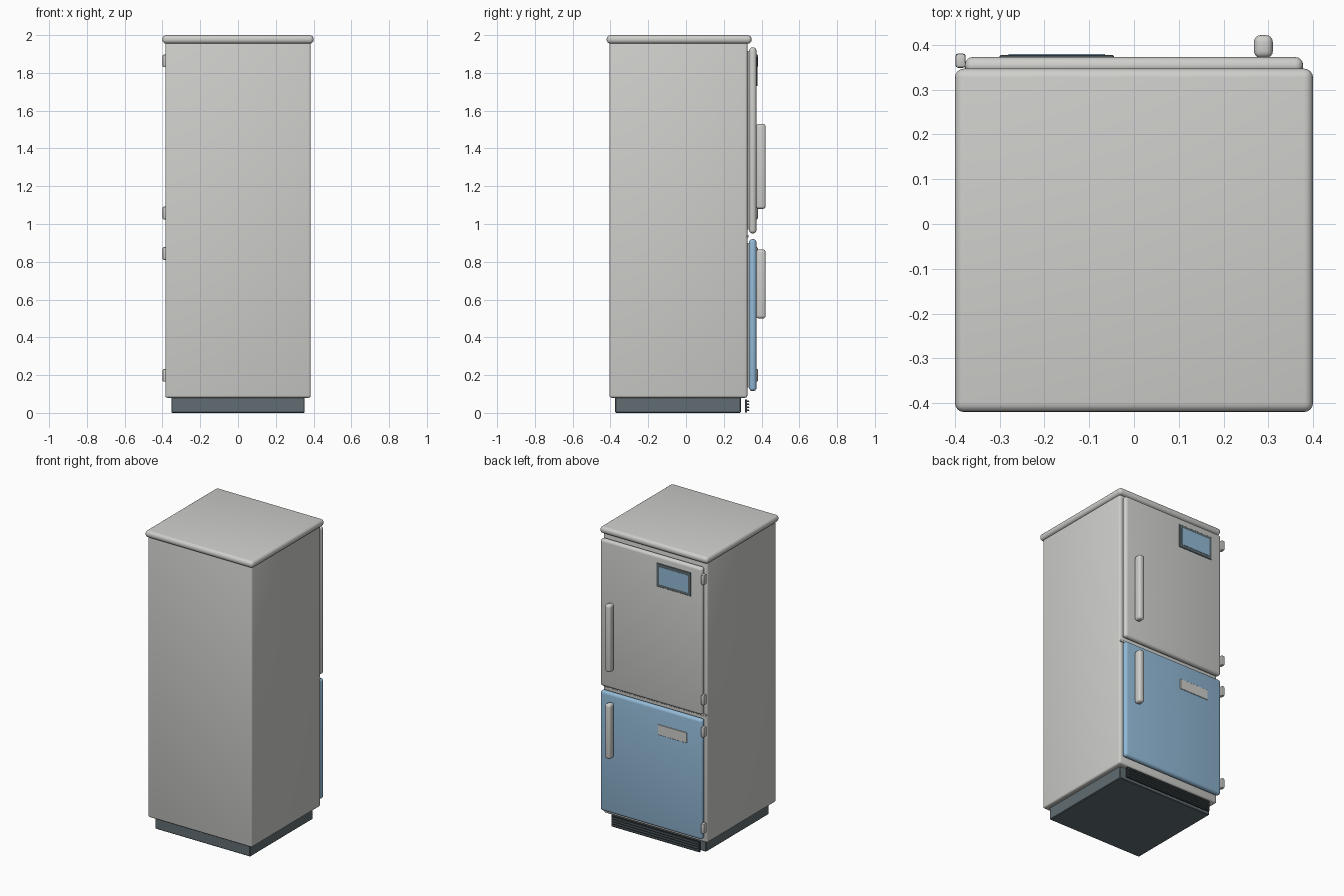
import bpy
import bmesh
from mathutils import Vector

cube = bpy.data.objects.get("Cube")
if cube:
    bpy.data.objects.remove(cube, do_unlink=True)


def material(name, color):
    mat = bpy.data.materials.new(name)
    mat.use_nodes = True
    rgba = (*color, 1)
    mat.diffuse_color = rgba
    bsdf = next(n for n in mat.node_tree.nodes if n.type == "BSDF_PRINCIPLED")
    bsdf.inputs["Base Color"].default_value = rgba
    bsdf.inputs["Roughness"].default_value = 0.5
    return mat


ENAMEL = material("light grey enamel", (0.62, 0.62, 0.60))
BLUE = material("soft blue", (0.29, 0.49, 0.68))
DARK = material("dark slate", (0.12, 0.155, 0.17))
SHADOW = material("near black", (0.05, 0.06, 0.07))


def box(name, x, y, z, mat, bevel=0.0, segments=3):
    """Rounded box from its (min, max) range on each axis."""
    low, high = (Vector(p) for p in zip(x, y, z))
    size = high - low
    bm = bmesh.new()
    bmesh.ops.create_cube(bm, size=1)
    bmesh.ops.scale(bm, vec=size, verts=bm.verts)
    mesh = bpy.data.meshes.new(name)
    bm.to_mesh(mesh)
    bm.free()
    mesh.materials.append(mat)
    obj = bpy.data.objects.new(name, mesh)
    obj.location = (low + high) / 2
    bpy.context.collection.objects.link(obj)
    if bevel:
        mod = obj.modifiers.new("rounded edges", "BEVEL")
        mod.width = bevel
        mod.segments = segments
        bpy.ops.object.select_all(action="DESELECT")
        obj.select_set(True)
        bpy.context.view_layer.objects.active = obj
        bpy.ops.object.modifier_apply(modifier=mod.name)
        bpy.ops.object.shade_smooth_by_angle()
    return obj


# Cabinet, worktop slab and recessed plinth
box("cabinet", (-0.385, 0.385), (-0.405, 0.325), (0.08, 1.965), ENAMEL, 0.012)
box("top_slab", (-0.40, 0.40), (-0.42, 0.347), (1.955, 2.0), ENAMEL, 0.02, 4)
box("plinth", (-0.353, 0.353), (-0.375, 0.29), (0, 0.09), DARK, 0.004, 1)

# Doors with seals, handles and hinges
doors = (
    ("upper", ENAMEL, (0.95, 1.935), (1.08, 1.53), (1.025, 1.83)),
    ("lower", BLUE, (0.115, 0.92), (0.50, 0.865), (0.165, 0.81)),
)
for name, paint, span, grip, hinges in doors:
    box(name + "_door", (-0.378, 0.378), (0.334, 0.373), span, paint, 0.018, 4)
    box(name + "_seal", (-0.36, 0.36), (0.32, 0.34),
        (span[0] + 0.02, span[1] - 0.02), ENAMEL)
    box(name + "_handle", (0.268, 0.31), (0.371, 0.422), grip, ENAMEL, 0.015, 4)
    for i, base in enumerate(hinges):
        box(f"{name}_hinge_{i + 1}", (-0.399, -0.376), (0.349, 0.381),
            (base, base + 0.067), ENAMEL, 0.006, 2)

# Strip between the doors
box("door_divider", (-0.38, 0.38), (0.32, 0.33), (0.928, 0.942), ENAMEL, 0.002, 1)

# Display and label plate
box("display_frame", (-0.30, -0.045), (0.370, 0.3775), (1.73, 1.887), DARK, 0.002, 1)
box("display_screen", (-0.28, -0.065), (0.372, 0.3795), (1.75, 1.867), BLUE)
box("label_plate", (-0.27, -0.053), (0.370, 0.376), (0.738, 0.808), ENAMEL, 0.002, 1)

# Ventilation grille below the doors
box("grille_back", (-0.325, 0.325), (0.313, 0.323), (0.003, 0.072), SHADOW)
for i in range(4):
    base = 0.01 + i * 0.016
    box(f"grille_slat_{i + 1}", (-0.32, 0.32), (0.32, 0.335),
        (base, base + 0.008), DARK, 0.002, 1)
